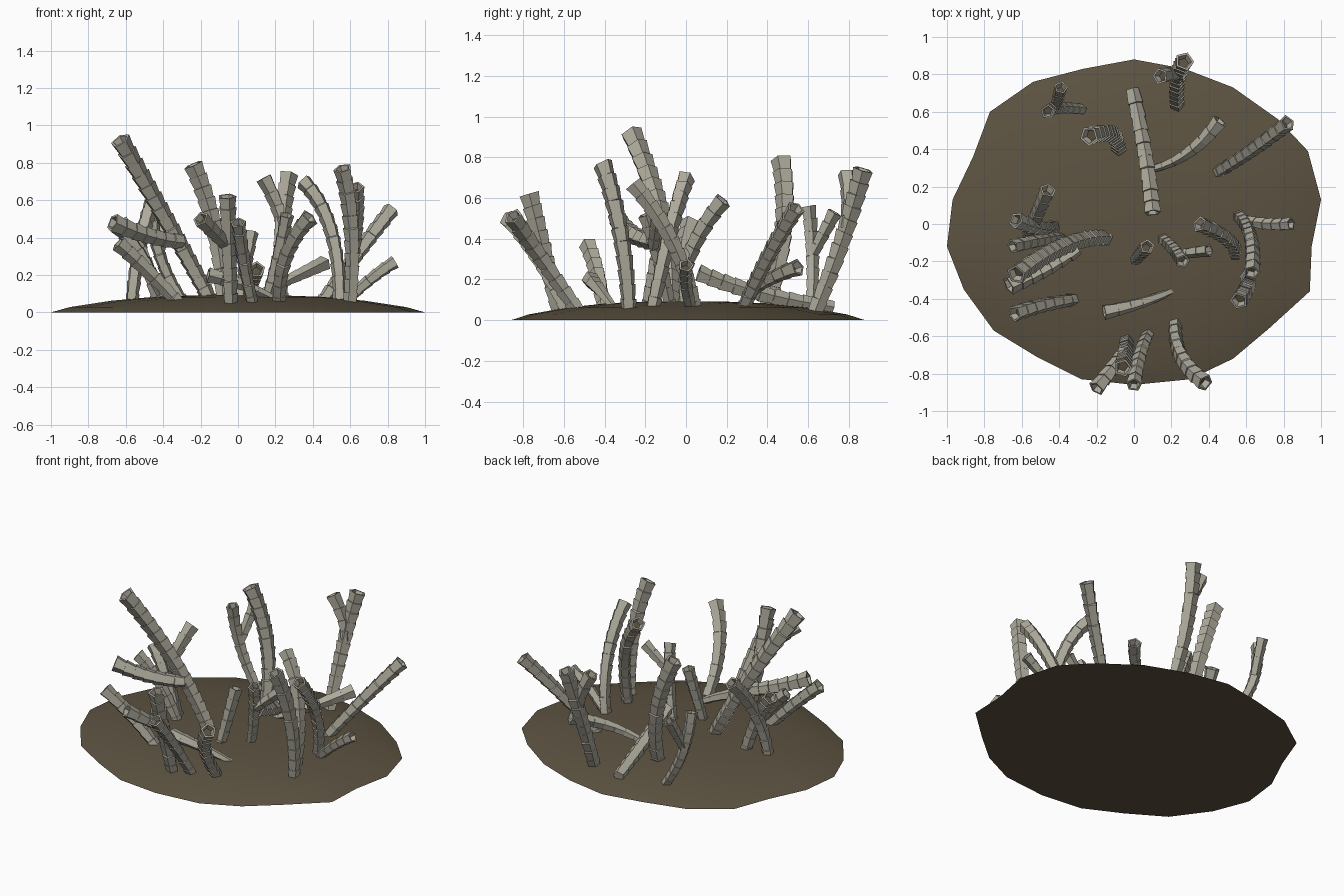
import bpy, bmesh, math, random
from mathutils import Vector, Matrix

random.seed(4)
cube = bpy.data.objects.get("Cube")
if cube:
    bpy.data.objects.remove(cube, do_unlink=True)


def material(name, rgb):
    mat = bpy.data.materials.new(name)
    mat.use_nodes = True
    mat.diffuse_color = (*rgb, 1)
    mat.node_tree.nodes["Principled BSDF"].inputs["Base Color"].default_value = (*rgb, 1)
    mat.node_tree.nodes["Principled BSDF"].inputs["Roughness"].default_value = 0.9
    return mat


stone = material("pale stone", (.42, .40, .33))
earth = material("brown earth", (.108, .086, .053))


def finish(name, bm, mats):
    bmesh.ops.recalc_face_normals(bm, faces=bm.faces)
    mesh = bpy.data.meshes.new(name)
    bm.to_mesh(mesh)
    bm.free()
    for mat in mats:
        mesh.materials.append(mat)
    obj = bpy.data.objects.new(name, mesh)
    bpy.context.collection.objects.link(obj)
    return obj


def bridge(bm, low, high):
    n = len(low)
    return [bm.faces.new((low[i], low[(i + 1) % n], high[(i + 1) % n], high[i]))
            for i in range(n)]


# Low domed seabed with an irregular outline
def seabed():
    outline = [(0, .88), (.27, .83), (.53, .73), (.77, .56), (.93, .39), (1, .13),
               (.95, -.12), (.94, -.36), (.72, -.56), (.53, -.72), (.3, -.83),
               (0, -.86), (-.28, -.83), (-.52, -.71), (-.75, -.57), (-.91, -.35),
               (-1, -.12), (-.97, .13), (-.86, .36), (-.77, .6), (-.54, .76), (-.27, .83)]
    bm = bmesh.new()
    rings = [[bm.verts.new((x * s, y * s, z)) for x, y in outline]
             for s, z in ((1, 0), (.9, .028), (.68, .062), (.45, .083), (.2, .092))]
    for low, high in zip(rings, rings[1:]):
        bridge(bm, low, high)
    bm.faces.new(rings[-1])
    bm.faces.new(rings[0][::-1])
    obj = finish("seabed", bm, [earth])
    for face in obj.data.polygons:
        face.use_smooth = face.normal.z > 0


SIDES = 5


# Five-sided tube of stacked flared cups with a hollow brown mouth
def tube(name, base, tip, mid=None, r=.043, foot=.8):
    a, b = Vector(base), Vector(tip)
    if len(base) == 2:
        a = Vector((*base, .03))
    m = Vector(mid) if mid else (a + b) / 2
    c = 2 * m - (a + b) / 2
    count = max(3, round((b - a).length / .066))
    bm = bmesh.new()
    rings = []

    def ring(t, radius, drop=0, tilt=0):
        p = a * (1 - t) ** 2 + c * 2 * t * (1 - t) + b * t * t
        d = ((c - a) * (1 - t) + (b - c) * t).normalized()
        q = Vector((0, 0, 1)).rotation_difference(d).to_matrix()
        q = q @ Matrix.Rotation(tilt, 3, 'X')
        verts = []
        for k in range(SIDES):
            ang = math.tau * k / SIDES + spin
            v = Vector((math.cos(ang) * radius, math.sin(ang) * radius, -drop))
            verts.append(bm.verts.new(p + q @ v))
        rings.append(verts)

    spin = random.uniform(0, math.tau)
    for i in range(count):
        t0, t1 = i / count, (i + 1) / count
        size = r * (foot + (1 - foot) * t1)
        tilt = random.uniform(-.12, .12)
        ring(t0, size * .9, 0, tilt)
        ring(t1, size * 1.1, 0, tilt)
    ring(1, r * .82, 0, tilt)
    ring(1, r * .6, .035, tilt)
    for low, high in zip(rings, rings[1:]):
        bridge(bm, low, high)
    bm.faces.new(rings[0][::-1])
    mouth = bm.faces.new(rings[-1])
    mouth.material_index = 1
    finish(name, bm, [stone, earth])


seabed()

# Left-hand cluster (viewed from the front), tallest stem first
tube("tall_leaning_tube", (-.13, -.08), (-.63, -.27, .92), (-.36, -.11, .45), r=.052)
tube("tall_tube_branch", (-.3, -.13, .38), (-.67, -.33, .48), (-.48, -.24, .41), r=.048)
tube("side_tube_low", (-.38, -.07), (-.65, -.12, .46), (-.5, -.09, .28), r=.038)
tube("side_tube_open", (-.42, -.01), (-.63, .02, .48), (-.5, -.02, .28))
tube("side_tube_back", (-.57, -.05), (-.46, .18, .59), (-.53, .02, .33))
tube("front_low_tube", (-.3, -.4), (-.64, -.48, .37), (-.47, -.43, .21))

# Back stems
tube("back_tall_tube", (-.08, .39), (-.24, .47, .79), (-.12, .48, .42), r=.05)
tube("back_side_tube", (-.27, .61), (-.46, .6, .56), (-.41, .62, .28), r=.037)
tube("back_side_branch", (-.42, .62, .32), (-.39, .73, .53), r=.035)
tube("back_pair_tube", (.23, .63), (.27, .87, .74), (.23, .77, .4), r=.048)
tube("back_pair_branch", (.24, .78, .45), (.14, .79, .72), (.21, .8, .57), r=.042)
tube("back_long_tube", (-.01, .72, .06), (.1, .06, .23), (.06, .36, .13), foot=.9)
tube("back_creeping_tube", (-.03, .28), (.46, .55, .26), (.24, .35, .16), r=.041, foot=.3)

# Right-hand cluster
tube("right_tall_tube", (.6, -.28), (.56, -.41, .77), (.61, -.32, .42), r=.047)
tube("right_curved_tube", (.55, .05), (.63, -.26, .67), (.62, -.06, .37), r=.042)
tube("right_low_tube", (.55, .03), (.84, 0, .27), (.7, 0, .17), r=.035)
tube("right_back_tube", (.43, .27), (.82, .54, .55), (.62, .39, .29))
tube("right_inner_tube", (.54, -.17), (.35, 0, .7), (.5, -.08, .43))

# Middle stems
tube("middle_tube", (.14, -.07), (.26, -.2, .52), (.21, -.13, .29), r=.037)
tube("middle_branch", (.24, -.16, .36), (.4, -.14, .5), r=.033)
tube("middle_small_tube", (0, -.2), (.07, -.12, .43), r=.038)
tube("middle_creeping_tube", (.26, -.33), (-.16, -.47, .2), (.07, -.41, .13), r=.04, foot=.3)

# Front stems
tube("front_right_tube", (.22, -.52), (.38, -.85, .51), (.25, -.7, .29), r=.045)
tube("front_middle_tube", (.08, -.58), (0, -.86, .48), (.03, -.71, .27), r=.04)
tube("front_tall_tube", (-.04, -.62), (-.06, -.77, .62), (-.05, -.7, .34), r=.047)
tube("front_tall_branch", (-.05, -.68, .35), (-.2, -.88, .5), (-.12, -.78, .42))
